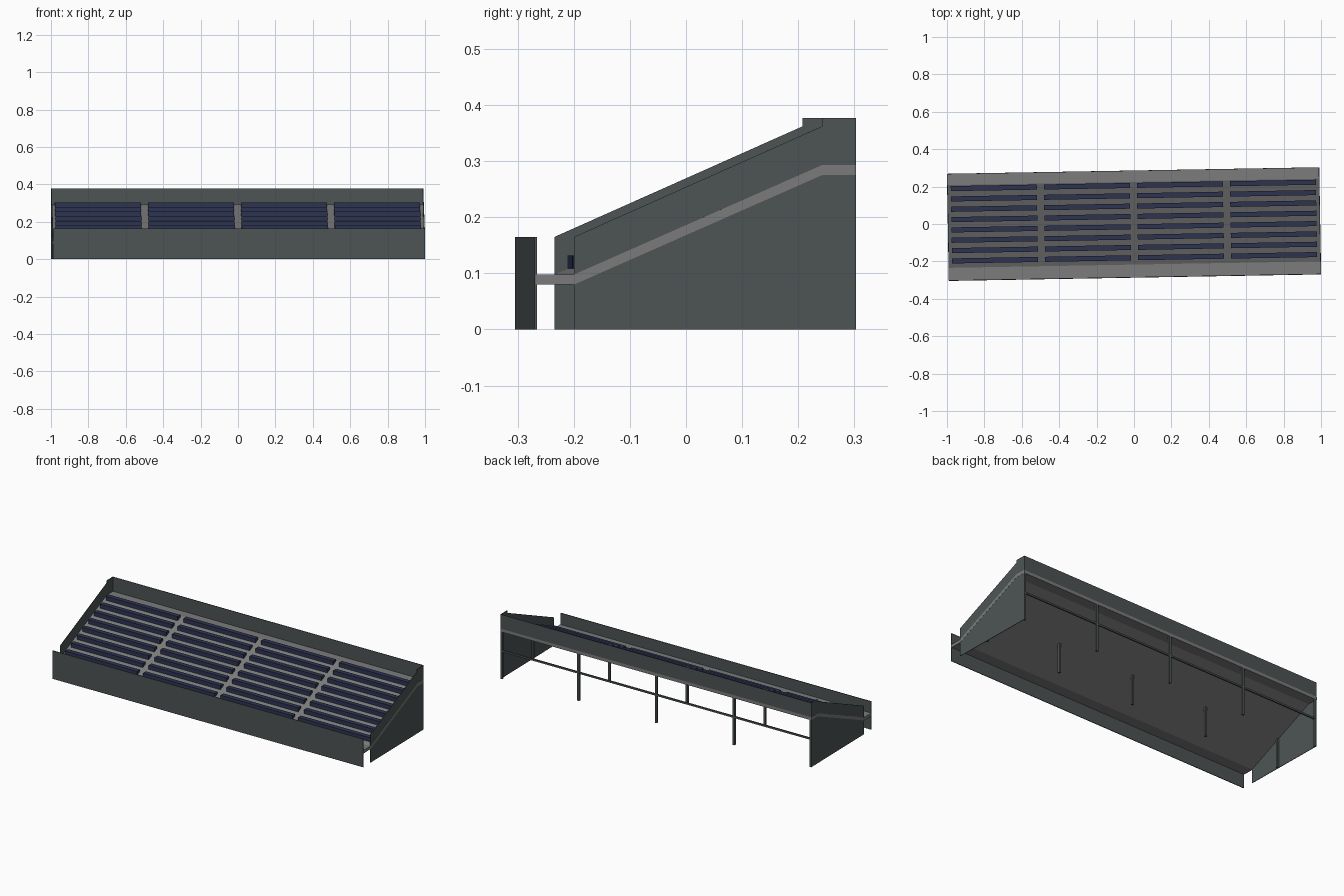
import bpy, bmesh, math
from mathutils import Matrix

cube = bpy.data.objects.get("Cube")
if cube:
    bpy.data.objects.remove(cube, do_unlink=True)


def material(name, rgb):
    m = bpy.data.materials.new(name)
    m.use_nodes = True
    m.diffuse_color = (*rgb, 1)
    m.node_tree.nodes["Principled BSDF"].inputs["Base Color"].default_value = (*rgb, 1)
    return m


WALL = material("dark slate", (0.075, 0.088, 0.09))
DECK = material("concrete grey", (0.2, 0.2, 0.2))
SEAT = material("navy blue", (0.026, 0.034, 0.08))

# The whole stand is turned slightly about its vertical axis
TURN = Matrix.Rotation(math.radians(1.0), 4, "Z")

HALF = 0.995                 # half length
FRONT, BACK = -0.286, 0.286  # depth limits
FOOT, HEAD = -0.217, 0.225   # start and end of the slope
LOW, HIGH, THICK = 0.08, 0.275, 0.018
TOP, SHEET, POST = 0.377, 0.003, 0.012
RISE = (HIGH - LOW) / (HEAD - FOOT)


def finish(name, bm, mat):
    bmesh.ops.recalc_face_normals(bm, faces=bm.faces)
    mesh = bpy.data.meshes.new(name)
    bm.to_mesh(mesh)
    bm.free()
    mesh.materials.append(mat)
    ob = bpy.data.objects.new(name, mesh)
    ob.matrix_world = TURN
    bpy.context.collection.objects.link(ob)


def box(bm, x0, x1, y0, y1, z0, z1):
    place = (Matrix.Translation(((x0 + x1) / 2, (y0 + y1) / 2, (z0 + z1) / 2))
             @ Matrix.Diagonal((x1 - x0, y1 - y0, z1 - z0, 1)))
    bmesh.ops.create_cube(bm, size=1, matrix=place)


def extrude_profile(bm, points, x0, x1):
    face = bm.faces.new([bm.verts.new((x0, y, z)) for y, z in points])
    out = bmesh.ops.extrude_face_region(bm, geom=[face])
    verts = [v for v in out["geom"] if isinstance(v, bmesh.types.BMVert)]
    bmesh.ops.translate(bm, verts=verts, vec=(x1 - x0, 0, 0))


# Sloping deck with a flat walkway at the front and back
under = [(FRONT, LOW), (FOOT, LOW), (HEAD, HIGH), (BACK, HIGH)]
over = [(y, z + THICK) for y, z in reversed(under)]
bm = bmesh.new()
extrude_profile(bm, under + over, -HALF - 0.0006, HALF + 0.0006)
finish("deck", bm, DECK)

# Side walls
side = [(FOOT, 0), (BACK, 0), (BACK, TOP), (HEAD, TOP), (HEAD, 0.362), (FOOT, 0.165)]
for name, sign in (("left_wall", 1), ("right_wall", -1)):
    bm = bmesh.new()
    extrude_profile(bm, side, sign * HALF, sign * (HALF - SHEET))
    finish(name, bm, WALL)

# Front and back walls
bm = bmesh.new()
box(bm, -HALF, HALF, FRONT - 0.001, FRONT + SHEET, 0, 0.165)
finish("front_wall", bm, WALL)
bm = bmesh.new()
box(bm, -HALF, HALF, BACK - SHEET, BACK, HIGH + THICK, TOP)
finish("back_wall", bm, WALL)

# Seat benches: eight rows in four blocks
ROWS, BLOCKS = 8, 4
step = (HEAD - FOOT) / ROWS
bm = bmesh.new()
for row in range(ROWS):
    y = -0.194 + row * step
    z = 0.107 + row * step * RISE
    for block in range(BLOCKS):
        x = (block - (BLOCKS - 1) / 2) * 0.4975
        box(bm, x - 0.23, x + 0.23, y, y + 0.027, z, z + 0.025)
finish("seat_benches", bm, SEAT)

# Support posts in two rows
for name, y in (("back_posts", BACK - POST / 2), ("middle_posts", -0.012)):
    bm = bmesh.new()
    height = min(HIGH, LOW + (y - FOOT) * RISE) + 0.004
    for i in range(-2, 3):
        x = max(-HALF + POST / 2, min(HALF - POST / 2, i * 0.4975))
        box(bm, x - POST / 2, x + POST / 2, y - POST / 2, y + POST / 2, 0, height)
    finish(name, bm, WALL)

# Thin rail between the back posts
bm = bmesh.new()
box(bm, -HALF + SHEET, HALF - SHEET, BACK - 0.01, BACK - 0.002, 0.158, 0.168)
finish("back_rail", bm, WALL)
